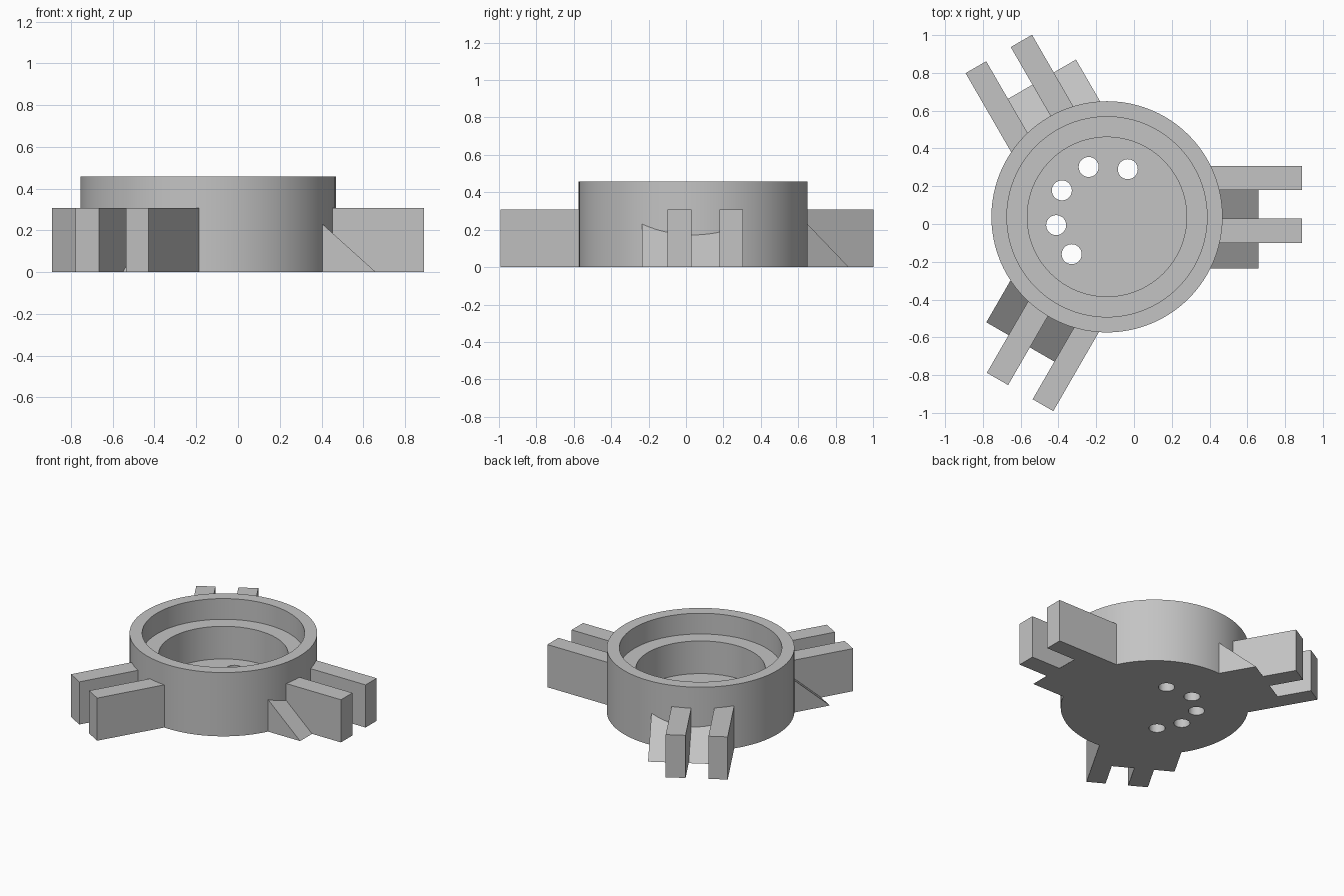
import bpy, bmesh, math
from mathutils import Matrix, Vector

if "Cube" in bpy.data.objects:
    bpy.data.objects.remove(bpy.data.objects["Cube"])

CENTRE = Vector((-0.143, 0.038, 0))
ARM_TOP = 0.307

grey = bpy.data.materials.new("plain grey")
grey.use_nodes = True
grey.diffuse_color = (0.55, 0.55, 0.55, 1)
grey.node_tree.nodes["Principled BSDF"].inputs["Base Color"].default_value = (0.55, 0.55, 0.55, 1)


def make_object(name, bm):
    bmesh.ops.recalc_face_normals(bm, faces=bm.faces)
    mesh = bpy.data.meshes.new(name)
    bm.to_mesh(mesh)
    bm.free()
    mesh.materials.append(grey)
    obj = bpy.data.objects.new(name, mesh)
    bpy.context.collection.objects.link(obj)
    return obj


def lathe(name, profile, steps):
    """Spin (radius, z) points around the vertical axis."""
    bm = bmesh.new()
    verts = [bm.verts.new((r, 0, z)) for r, z in profile]
    edges = [bm.edges.new(pair) for pair in zip(verts, verts[1:])]
    bmesh.ops.spin(bm, geom=verts + edges, cent=(0, 0, 0), axis=(0, 0, 1),
                   angle=math.tau, steps=steps, use_merge=True)
    bmesh.ops.remove_doubles(bm, verts=bm.verts, dist=1e-4)
    return make_object(name, bm)


def extrusion(name, profile, y0, y1, angle):
    """Extrude an (x, z) profile from y0 to y1, then turn it about the hub."""
    bm = bmesh.new()
    face = bm.faces.new([bm.verts.new((x, y0, z)) for x, z in profile])
    new = bmesh.ops.extrude_face_region(bm, geom=[face])["geom"]
    bmesh.ops.translate(bm, vec=(0, y1 - y0, 0),
                        verts=[v for v in new if isinstance(v, bmesh.types.BMVert)])
    bm.transform(Matrix.Rotation(angle, 4, "Z"))
    obj = make_object(name, bm)
    obj.location = CENTRE
    return obj


# Stepped round cup
cup = lathe("cup_body", [(0, 0), (0.612, 0), (0.612, 0.459), (0.53, 0.459),
                         (0.53, 0.31), (0.422, 0.31), (0.422, 0.075), (0, 0.075)], 96)
cup.location = CENTRE

# Arc of round holes through the floor
holes = bmesh.new()
for x, y in [(-0.033, 0.29), (-0.24, 0.302), (-0.382, 0.178), (-0.412, -0.006), (-0.33, -0.16)]:
    bmesh.ops.create_cone(holes, cap_ends=True, segments=32, radius1=0.053, radius2=0.053,
                          depth=0.4, matrix=Matrix.Translation((x, y, 0)))
cutter = make_object("hole_cutter", holes)
cutter.hide_render = True
cutter.hide_set(True)
cut = cup.modifiers.new("floor holes", "BOOLEAN")
cut.object = cutter
cut.operation = "DIFFERENCE"
cut.solver = "EXACT"

# Apply the cut and smooth the curved walls
bpy.context.view_layer.objects.active = cup
cup.select_set(True)
bpy.ops.object.modifier_apply(modifier=cut.name)
bpy.ops.object.shade_smooth_by_angle(angle=math.radians(30))
bpy.data.objects.remove(cutter)

# Three forked arms, each with two bars and two sloping braces
bar = [(0.5, 0), (1.033, 0), (1.033, ARM_TOP), (0.5, ARM_TOP)]
brace = [(0.5, 0), (0.803, 0), (0.5, 0.273)]
for i, side in enumerate(("left", "back", "front")):
    turn = i * math.tau / 3
    extrusion(side + "_outer_bar", bar, 0.142, 0.268, turn)
    extrusion(side + "_inner_bar", bar, -0.138, -0.008, turn)
    extrusion(side + "_middle_brace", brace, -0.008, 0.142, turn)
    extrusion(side + "_side_brace", brace, -0.274, -0.138, turn)
